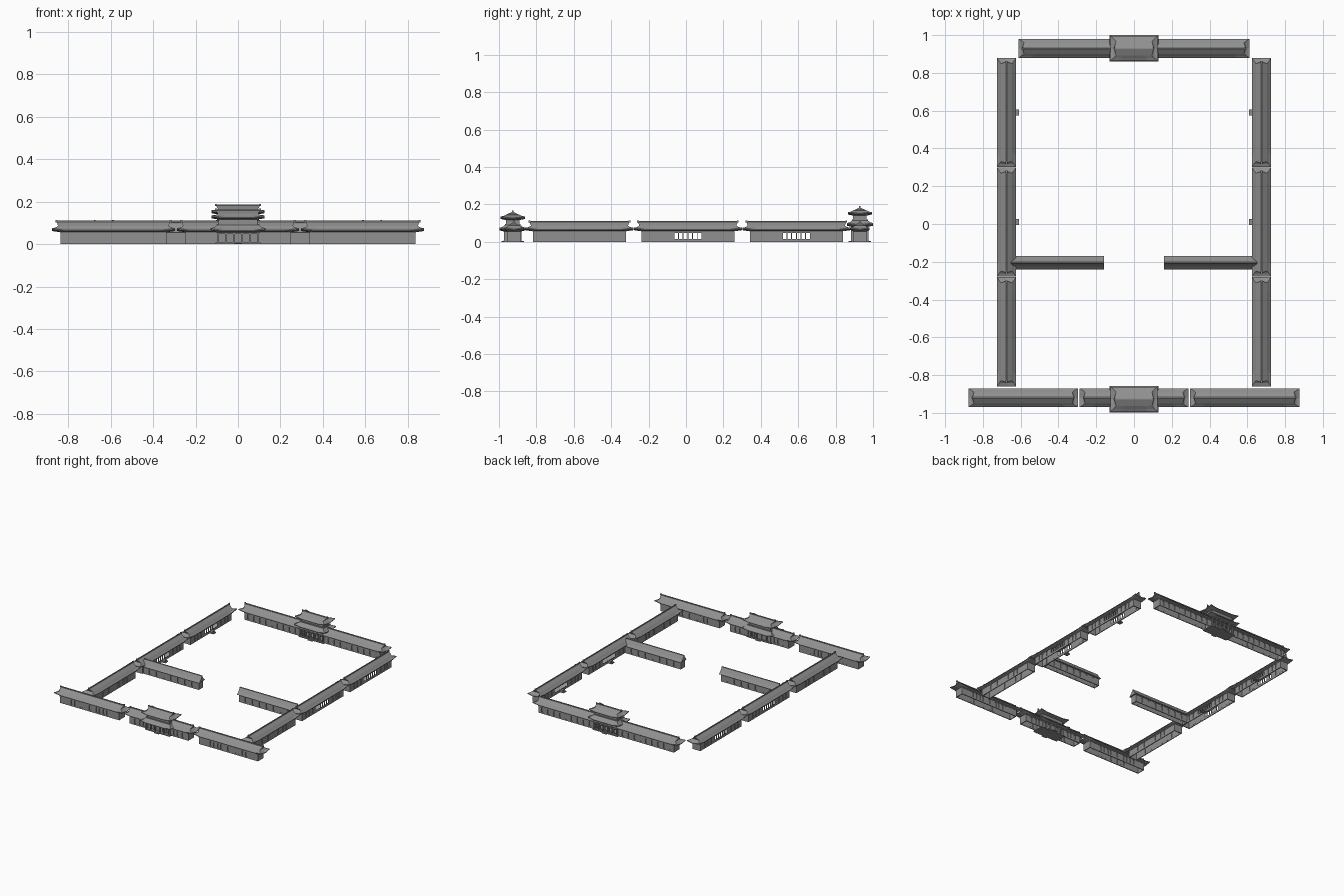
import bpy, bmesh
from mathutils import Vector

cube = bpy.data.objects.get("Cube")
if cube:
    bpy.data.objects.remove(cube, do_unlink=True)

stone = bpy.data.materials.new("stone_grey")
stone.use_nodes = True
GREY = (0.28, 0.28, 0.28, 1)
stone.diffuse_color = GREY
stone.node_tree.nodes["Principled BSDF"].inputs["Base Color"].default_value = GREY


class Part:
    """Mesh in local axes: u along the building, v across it, z up."""
    def __init__(self, name, cx, cy, along_y=False):
        self.name, self.cx, self.cy, self.along_y = name, cx, cy, along_y
        self.bm = bmesh.new()

    def vert(self, u, v, z):
        x, y = (-v, u) if self.along_y else (u, v)
        return self.bm.verts.new(Vector((self.cx + x, self.cy + y, z)))

    def box(self, u0, u1, v0, v1, z0, z1):
        p = [self.vert(u, v, z) for z in (z0, z1)
             for u, v in ((u0, v0), (u1, v0), (u1, v1), (u0, v1))]
        for f in ((3, 2, 1, 0), (4, 5, 6, 7), (0, 1, 5, 4),
                  (1, 2, 6, 5), (2, 3, 7, 6), (3, 0, 4, 7)):
            self.bm.faces.new([p[i] for i in f])

    def ring(self, l, w, z, lift):
        c = min(0.06, l * 0.4)
        pts = ((-l, -w, 1), (c - l, -w, 0), (l - c, -w, 0), (l, -w, 1), (l, 0, 0),
               (l, w, 1), (l - c, w, 0), (c - l, w, 0), (-l, w, 1), (-l, 0, 0))
        return [self.vert(u, v, z + lift * k) for u, v, k in pts]

    def skin(self, rings):
        for a, b in zip(rings, rings[1:]):
            for i in range(len(a)):
                j = (i + 1) % len(a)
                self.bm.faces.new((a[i], a[j], b[j], b[i]))

    def finish(self):
        me = bpy.data.meshes.new(self.name)
        bmesh.ops.recalc_face_normals(self.bm, faces=self.bm.faces)
        self.bm.to_mesh(me)
        self.bm.free()
        me.materials.append(stone)
        ob = bpy.data.objects.new(self.name, me)
        bpy.context.collection.objects.link(ob)


def roof(name, cx, cy, along_y, l, w, eave, ridge, wall_l, wall_w, topped=True):
    """Hip-and-gable roof with upturned corners, or just its lower skirt."""
    p = Part(name, cx, cy, along_y)
    rise = ridge - eave
    gl, gw = l - 0.03, w * 0.58
    rings = [p.ring(wall_l, wall_w, eave - 0.01, 0),
             p.ring(l, w, eave - 0.004, 0.008),
             p.ring(l, w, eave, 0.01),
             p.ring(l - 0.017, w * 0.79, eave + rise * 0.2, 0.003),
             p.ring(gl, gw, eave + rise * 0.45, 0)]
    p.skin(rings)
    if topped:
        t = rings[-1]
        a, b = p.vert(-gl - 0.01, 0, ridge - 0.004), p.vert(gl + 0.01, 0, ridge - 0.004)
        for f in ((t[0], t[1], t[2], t[3], b, a), (t[5], t[6], t[7], t[8], a, b),
                  (t[3], t[4], t[5], b), (t[8], t[9], t[0], a)):
            p.bm.faces.new(f)
        # ridge beam with raised end tiles
        p.box(-gl - 0.01, gl + 0.01, -0.003, 0.003, ridge - 0.007, ridge)
        for s in (-1, 1):
            e = s * (gl + 0.008)
            p.box(e - 0.005, e + 0.005, -0.004, 0.004, ridge - 0.008, ridge + 0.003)
    p.finish()


def walls(name, cx, cy, along_y, l, w, top, marks, panes=(), z0=0.0):
    """Hollow box of walls; marks are recessed windows, panes are open bays."""
    p = Part(name, cx, cy, along_y)
    holes = sorted([(m, 0.006, False) for m in marks] + [(m, 0.01, True) for m in panes])
    for s in (-1, 1):
        def slab(u0, u1, a, b, depth=0.0, t=0.006):
            v = sorted((s * (w - depth), s * (w - depth - t)))
            p.box(u0, u1, v[0], v[1], a, b)
        u = -l
        for c, h, through in holes:
            slab(u, c - h, z0, top)
            sill = 0.016 if through else 0.01
            slab(c - h, c + h, z0, sill)
            slab(c - h, c + h, 0.046, top)
            if not through:
                slab(c - h, c + h, sill, 0.046, 0.005, 0.002)
            u = c + h
        slab(u, l, z0, top)
        # end wall and shallow tie beam under the eave
        e = sorted((s * l, s * (l - 0.006)))
        p.box(e[0], e[1], 0.006 - w, w - 0.006, z0, top)
        slab(-l, l, top - 0.006, top, -0.004, 0.004)
    p.finish()


def hall(name, cx, cy, along_y, l, marks, panes=()):
    walls(name + "_walls", cx, cy, along_y, l - 0.04, 0.034, 0.057, marks, panes)
    roof(name + "_roof", cx, cy, along_y, l, 0.05, 0.066, 0.111, l - 0.04, 0.036)


def gatehouse(name, cx, cy, lower, upper, ridge):
    p = Part(name + "_body", cx, cy)
    p.box(-0.105, 0.105, -0.048, 0.048, 0, 0.008)
    p.box(-0.02, 0.02, -0.06, 0.06, 0, 0.005)
    # columns and beams around the passage
    for s in (-1, 1):
        for i in range(6):
            u = -0.095 + i * 0.038
            p.box(u - 0.004, u + 0.004, s * 0.043 - 0.004, s * 0.043 + 0.004, 0.008, lower)
        p.box(-0.1, 0.1, s * 0.043 - 0.003, s * 0.043 + 0.003, lower - 0.016, lower - 0.004)
        p.box(s * 0.095 - 0.003, s * 0.095 + 0.003, -0.04, 0.04, 0.008, lower)
    # upper storey
    p.box(-0.092, 0.092, -0.036, 0.036, lower + 0.01, upper - 0.006)
    p.box(-0.1, 0.1, -0.042, 0.042, lower + 0.025, lower + 0.03)
    p.finish()
    roof(name + "_lower_roof", cx, cy, False, 0.13, 0.07, lower, lower + 0.055, 0.098, 0.045, False)
    roof(name + "_upper_roof", cx, cy, False, 0.125, 0.065, upper, ridge, 0.092, 0.036)


# side halls, three on each flank
bays = [-0.0625 + 0.025 * i for i in range(6)]
flank_marks = [-0.2, -0.165, -0.12, 0.12, 0.165, 0.2]
for side, s in (("left", 1), ("right", -1)):
    x = s * 0.675
    hall(side + "_front_hall", x, -0.57, True, 0.289, [-0.15, -0.08, 0.04, 0.1, 0.14])
    for nm, y in (("middle", 0.01), ("rear", 0.59)):
        hall(f"{side}_{nm}_hall", x, y, True, 0.289, flank_marks, bays)
        steps = Part(f"{side}_{nm}_steps", s * 0.64, y)
        for i in range(3):
            steps.box(*sorted((0, -s * (0.03 - 0.006 * i))), -0.016, 0.016,
                      0.005 * i, 0.005 * (i + 1))
        steps.finish()

    # front corner halls
    marks = [-0.15, -0.12, -0.085, -0.06, 0, 0.06, 0.085, 0.12, 0.15]
    hall(side + "_corner_hall", s * 0.587, -0.92, False, 0.29, marks)

    # inner gallery with a plain gabled roof
    walls(side + "_gallery_walls", s * 0.405, -0.205, False, 0.235, 0.025, 0.06,
          [-0.18 + 0.06 * i for i in range(7)])
    g = Part(side + "_gallery_roof", s * 0.405, -0.205)
    outline = ((-0.035, 0.056), (-0.018, 0.074), (0, 0.1), (0.018, 0.074),
               (0.035, 0.056), (0.025, 0.058), (-0.025, 0.058))
    ends = [[g.vert(u, v, z) for v, z in outline] for u in (-0.245, 0.245)]
    g.skin(ends)
    for e in ends:
        g.bm.faces.new(e)
    g.box(-0.245, 0.245, -0.003, 0.003, 0.096, 0.103)
    g.finish()

# front centre hall and gate
hall("front_centre_hall", 0, -0.92, False, 0.288,
     [-0.2, -0.16, -0.13, -0.07, -0.035, 0.035, 0.07, 0.13, 0.16, 0.2])
gatehouse("front_gate", 0, -0.927, 0.065, 0.126, 0.165)

# rear hall and taller gate
rear_marks = [s * (0.14 + 0.05 * i) for s in (-1, 1) for i in range(9)]
hall("rear_hall", 0, 0.93, False, 0.612, rear_marks, [-0.076 + 0.038 * i for i in range(5)])
gatehouse("rear_gate", 0, 0.93, 0.09, 0.15, 0.187)
